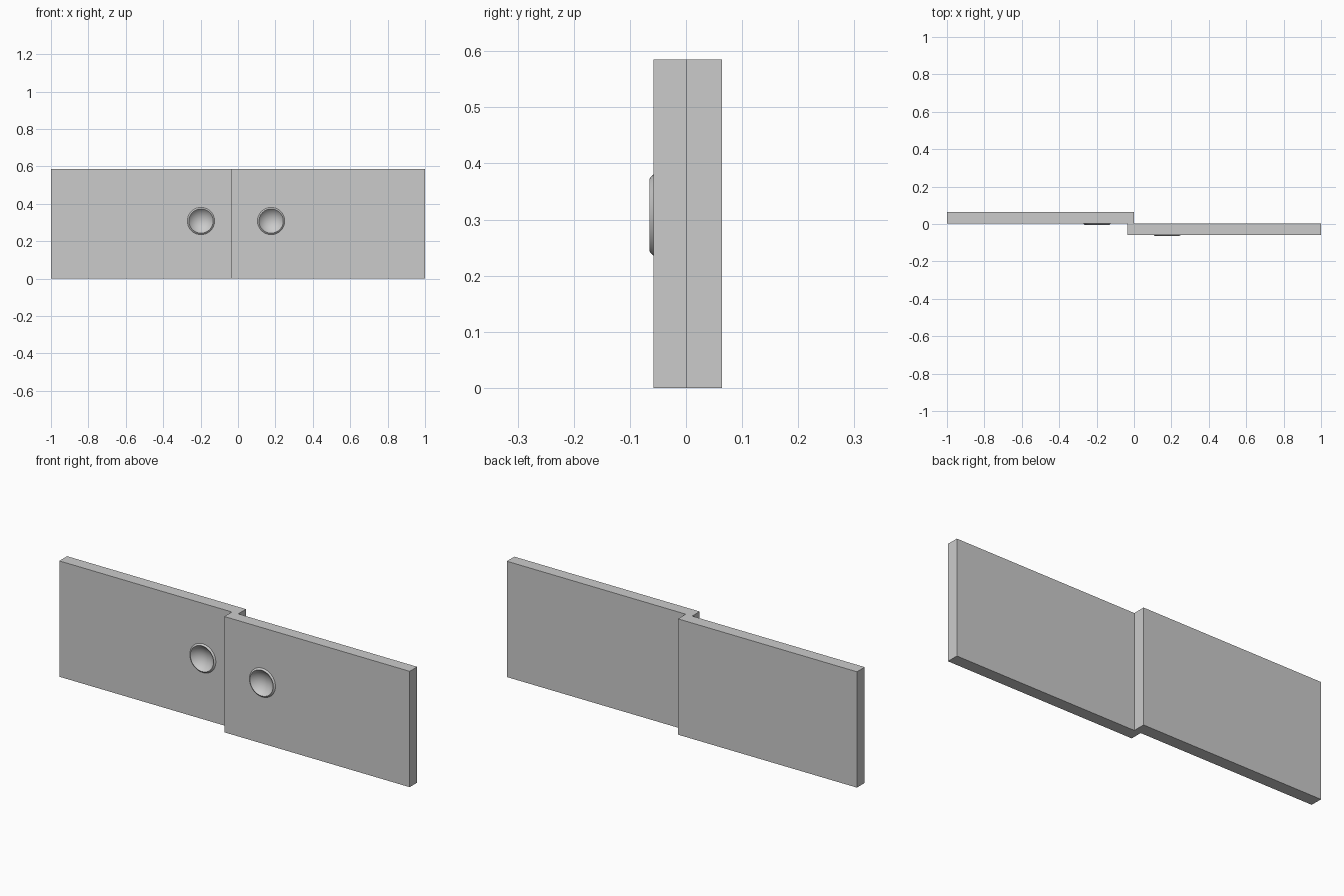
import bpy
import math

default_cube = bpy.data.objects.get("Cube")
if default_cube:
    bpy.data.objects.remove(default_cube, do_unlink=True)

HEIGHT = 0.585
HANDLE_Z = 0.308
SIDES = 32

# One plain grey for everything
grey = bpy.data.materials.new("plain_grey")
grey.use_nodes = True
colour = (0.6, 0.6, 0.6, 1)
grey.diffuse_color = colour
grey.node_tree.nodes["Principled BSDF"].inputs["Base Color"].default_value = colour


def panel(name, x0, x1, y0, y1):
    """Upright door slab standing on the ground."""
    bpy.ops.mesh.primitive_cube_add(
        size=1, location=((x0 + x1) / 2, (y0 + y1) / 2, HEIGHT / 2))
    slab = bpy.context.object
    slab.name = name
    slab.scale = (x1 - x0, y1 - y0, HEIGHT)
    bpy.ops.object.transform_apply(location=False, rotation=False, scale=True)
    slab.data.materials.append(grey)
    return slab


def cut_recess(slab, x, face_y):
    """Bore the round pocket that the finger pull sits in."""
    bpy.ops.mesh.primitive_cylinder_add(
        vertices=SIDES, radius=0.07, depth=0.08,
        location=(x, face_y, HANDLE_Z), rotation=(math.pi / 2, 0, 0))
    cutter = bpy.context.object
    cutter.name = "recess_cutter"
    cutter.hide_render = True
    cut = slab.modifiers.new("recess", "BOOLEAN")
    cut.object = cutter
    cut.solver = "EXACT"
    bpy.context.view_layer.objects.active = slab
    bpy.ops.object.modifier_apply(modifier=cut.name)
    bpy.data.objects.remove(cutter, do_unlink=True)


def finger_pull(name, x, face_y):
    """Sloped rim around a shallow spherical dish, turned about the y axis."""
    rim, lip, depth, proud, steps = 0.073, 0.065, 0.032, 0.007, 8
    sphere = (lip ** 2 + depth ** 2) / (2 * depth)
    sweep = math.asin(lip / sphere)
    profile = [(rim, 0.0)]
    for i in range(steps):
        a = sweep * (1 - i / steps)
        profile.append((sphere * math.sin(a),
                        -proud + depth - sphere * (1 - math.cos(a))))
    verts = [(r * math.cos(t), y, r * math.sin(t))
             for r, y in profile
             for t in (2 * math.pi * k / SIDES for k in range(SIDES))]
    verts.append((0, depth - proud, 0))
    faces = []
    for ring in range(len(profile) - 1):
        for k in range(SIDES):
            a, b = ring * SIDES + k, ring * SIDES + (k + 1) % SIDES
            faces.append((a, b, b + SIDES, a + SIDES))
    last = (len(profile) - 1) * SIDES
    faces += [(last + k, last + (k + 1) % SIDES, len(verts) - 1)
              for k in range(SIDES)]
    mesh = bpy.data.meshes.new(name)
    mesh.from_pydata(verts, [], faces)
    mesh.materials.append(grey)
    pull = bpy.data.objects.new(name, mesh)
    pull.location = (x, face_y, HANDLE_Z)
    bpy.context.collection.objects.link(pull)
    bpy.ops.object.select_all(action="DESELECT")
    pull.select_set(True)
    bpy.context.view_layer.objects.active = pull
    bpy.ops.object.shade_smooth_by_angle(angle=math.radians(30))


# Two overlapping sliding panels, each with a pull near the overlap
for side, x0, x1, y0, y1, pull_x in (
        ("right", -1.0, 0.0, 0.002, 0.064, -0.198),
        ("left", -0.036, 1.0, -0.058, 0.002, 0.177)):
    door = panel(side + "_door_panel", x0, x1, y0, y1)
    cut_recess(door, pull_x, y0)
    finger_pull(side + "_finger_pull", pull_x, y0)
